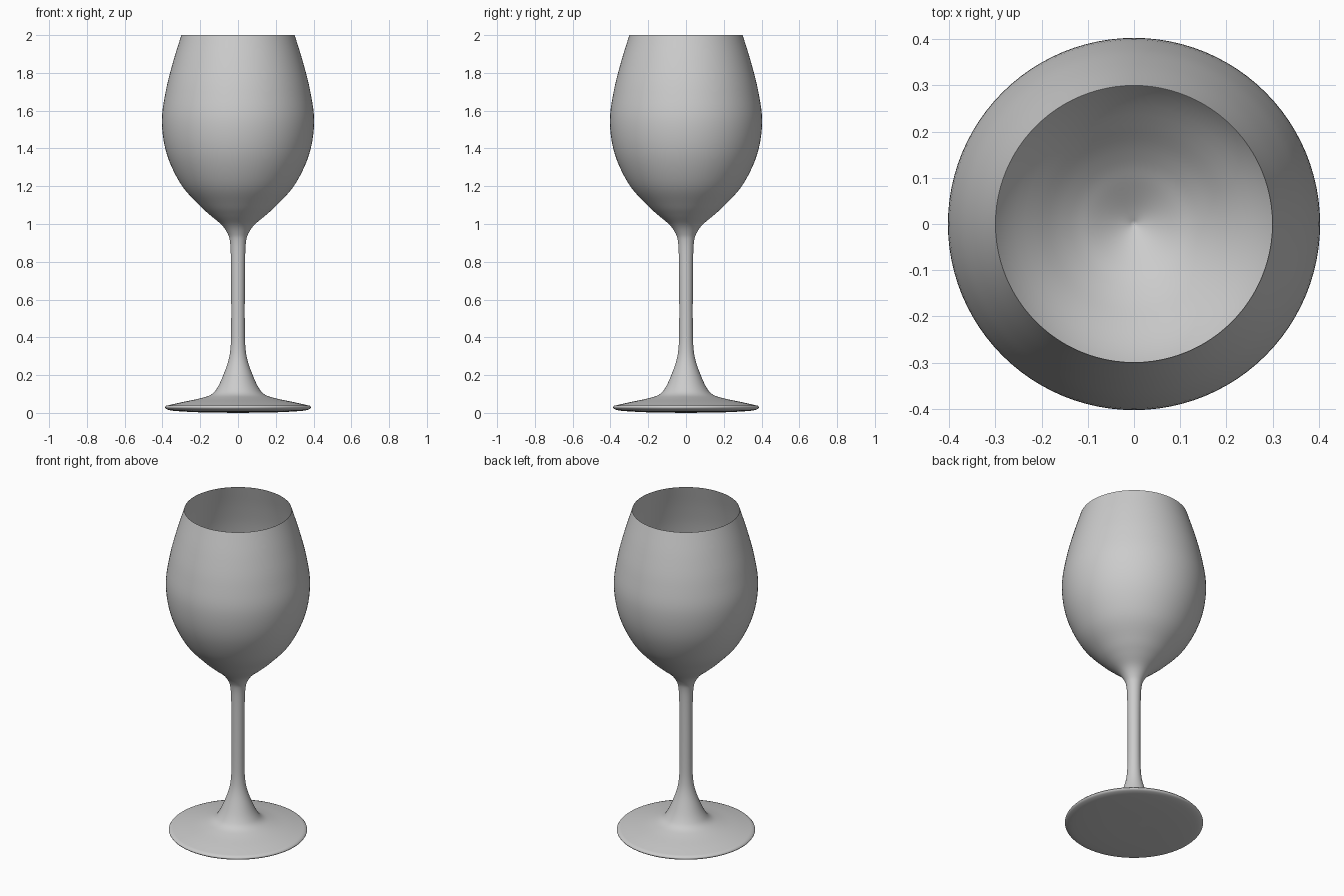
import bpy, bmesh, math
from mathutils import Vector

cube = bpy.data.objects.get("Cube")
if cube:
    bpy.data.objects.remove(cube)


def smooth_path(points, steps=5):
    """Catmull-Rom curve through (radius, height) points."""
    pts = [Vector(p) for p in points]
    pts = [2 * pts[0] - pts[1]] + pts + [2 * pts[-1] - pts[-2]]
    path = []
    for a, b, c, d in zip(pts, pts[1:], pts[2:], pts[3:]):
        for i in range(steps):
            t = i / steps
            path.append(0.5 * (2 * b + (c - a) * t + (2 * a - 5 * b + 4 * c - d) * t**2
                               + (3 * b - a - 3 * c + d) * t**3))
    return path + [pts[-2]]


def lathe(name, path, segments=96):
    """Revolve a profile around z."""
    bm = bmesh.new()
    verts = [bm.verts.new((p.x, 0, p.y)) for p in path]
    edges = [bm.edges.new(pair) for pair in zip(verts, verts[1:])]
    bmesh.ops.spin(bm, geom=verts + edges, cent=(0, 0, 0), axis=(0, 0, 1),
                   angle=math.tau, steps=segments, use_duplicate=False)
    bmesh.ops.remove_doubles(bm, verts=bm.verts, dist=0.0002)
    bmesh.ops.recalc_face_normals(bm, faces=bm.faces)
    mesh = bpy.data.meshes.new(name)
    bm.to_mesh(mesh)
    bm.free()
    obj = bpy.data.objects.new(name, mesh)
    bpy.context.collection.objects.link(obj)
    bpy.ops.object.select_all(action='DESELECT')
    obj.select_set(True)
    bpy.context.view_layer.objects.active = obj
    bpy.ops.object.shade_smooth_by_angle(angle=math.radians(50))


# Underside and rounded edge of the foot
underside = [(0, 0), (0.2, 0.003), (0.33, 0.01), (0.374, 0.018), (0.386, 0.029), (0.38, 0.038)]

# Top of the foot, flare and stem
stem = [(0.38, 0.038), (0.3, 0.056), (0.2, 0.077), (0.14, 0.098), (0.107, 0.137),
        (0.075, 0.207), (0.05, 0.28), (0.039, 0.35), (0.036, 0.45), (0.036, 0.65),
        (0.038, 0.83), (0.043, 0.91)]

# Outer bowl up to the rim
bowl = [(0.055, 0.95), (0.086, 0.995), (0.145, 1.045), (0.205, 1.1), (0.302, 1.21),
        (0.377, 1.37), (0.403, 1.54), (0.383, 1.7), (0.346, 1.85), (0.3, 2.0)]

# Inner bowl wall, thinning towards the rim, with a closed bottom
inside = [(r - 0.001 - 0.006 * (2 - z), z) for r, z in reversed(bowl) if z > 1.04]
inside += [(0.09, 1.012), (0.04, 0.98), (0, 0.96)]

lathe("wine_glass", smooth_path(underside) + smooth_path(stem + bowl)[1:] + smooth_path(inside))
